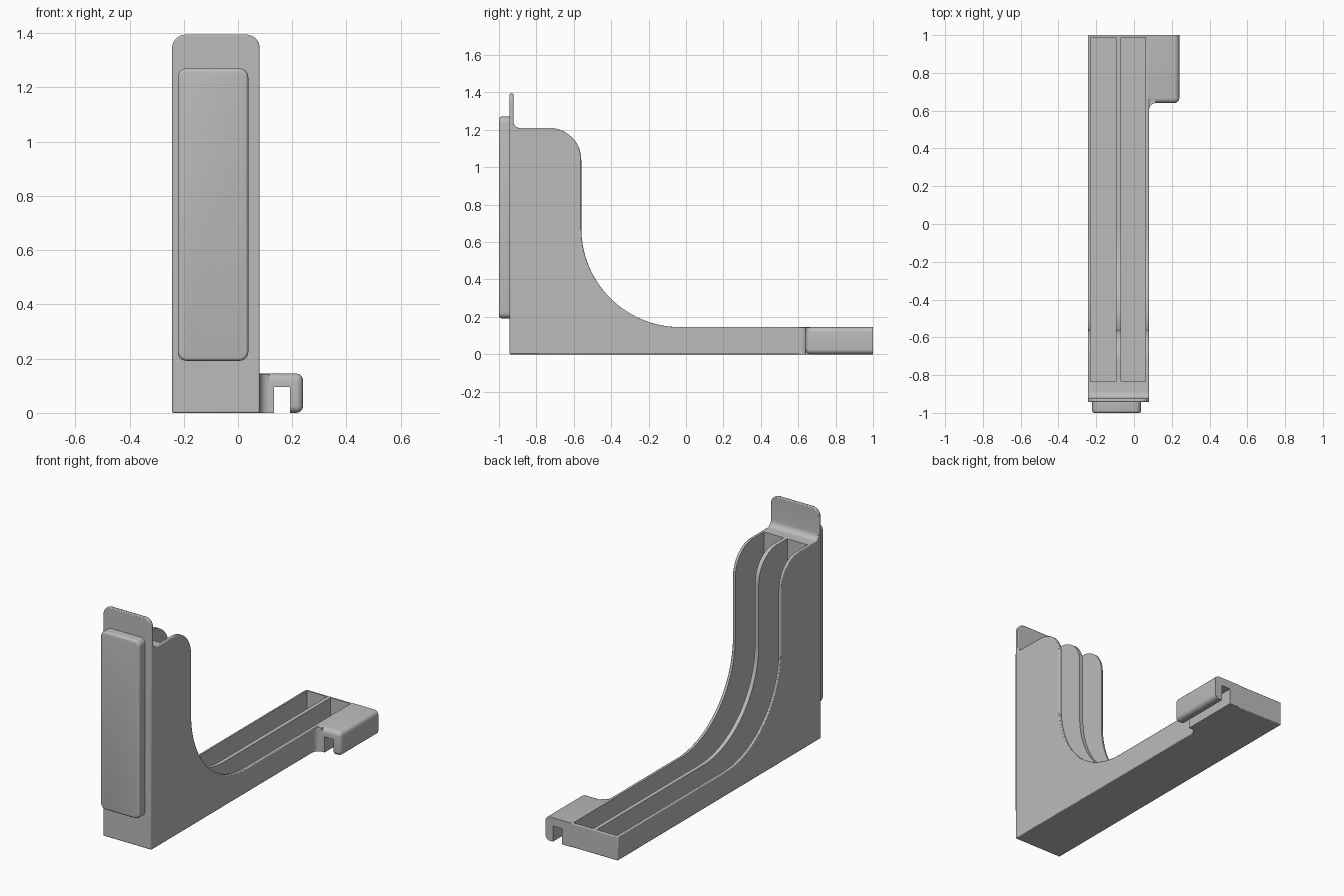
import bpy, bmesh
from math import sin, cos, radians
from mathutils import Vector

if "Cube" in bpy.data.objects:
    bpy.data.objects.remove(bpy.data.objects["Cube"], do_unlink=True)

grey = bpy.data.materials.new("plain grey")
grey.use_nodes = True
COLOR = (0.5, 0.5, 0.5, 1)
grey.diffuse_color = COLOR
grey.node_tree.nodes["Principled BSDF"].inputs["Base Color"].default_value = COLOR


def arc(cx, cy, r, start, end, n):
    """Points on an arc, angles in degrees."""
    angles = [radians(start + (end - start) * i / n) for i in range(n + 1)]
    return [(cx + r * cos(a), cy + r * sin(a)) for a in angles]


def prism(points, axis, lo, hi):
    """Extrude a 2D profile along an axis; the profile uses the other two axes in order."""
    bm = bmesh.new()

    def place(p, d):
        co = list(p)
        co.insert("xyz".index(axis), d)
        return bm.verts.new(co)
    a = [place(p, lo) for p in points]
    b = [place(p, hi) for p in points]
    bm.faces.new(a)
    bm.faces.new(b[::-1])
    for i in range(len(points)):
        j = (i + 1) % len(points)
        bm.faces.new((a[j], a[i], b[i], b[j]))
    bmesh.ops.recalc_face_normals(bm, faces=bm.faces)
    return bm


def box(x0, x1, y0, y1, z0, z1):
    return prism([(x0, y0), (x1, y0), (x1, y1), (x0, y1)], "z", z0, z1)


def round_edges(bm, rule, size, steps=5):
    """Round the edges whose middle and direction satisfy the rule."""
    chosen = []
    for e in bm.edges:
        p, q = e.verts[0].co, e.verts[1].co
        if rule((p + q) / 2, (q - p).normalized()):
            chosen.append(e)
    bmesh.ops.bevel(bm, geom=chosen, offset=size, segments=steps, profile=0.5,
                    affect="EDGES", clamp_overlap=True)


def finish(bm, name):
    mesh = bpy.data.meshes.new(name)
    bm.to_mesh(mesh)
    bm.free()
    obj = bpy.data.objects.new(name, mesh)
    bpy.context.collection.objects.link(obj)
    mesh.materials.append(grey)
    return obj


def shade(obj):
    bpy.ops.object.select_all(action="DESELECT")
    obj.select_set(True)
    bpy.context.view_layer.objects.active = obj
    bpy.ops.object.shade_smooth_by_angle(angle=radians(35))


LEFT, RIGHT, FRONT, BACK = -0.243, 0.08, -0.943, 1.0
BASE, TOP = 0.145, 1.395

# Bracket body: side profile with swept inner curve and upright tab
profile = [(FRONT, 0), (BACK, 0), (BACK, BASE)]
profile += arc(-0.03, 0.675, 0.53, 270, 180, 28)
profile += arc(-0.73, 1.04, 0.17, 0, 90, 14)
profile += arc(-0.888, 1.245, 0.035, 270, 180, 6)
profile += [(-0.923, TOP), (FRONT, TOP)]
bm = prism(profile, "x", LEFT, RIGHT)
round_edges(bm, lambda m, d: m.z > TOP - 0.001 and abs(d.y) > 0.9, 0.05, 8)
body = finish(bm, "bracket_body")
soft = body.modifiers.new("soft rim", "BEVEL")
soft.width, soft.segments = 0.005, 2
soft.limit_method, soft.angle_limit = "ANGLE", radians(50)

# Two long pockets leave thin outer walls and a middle rib
for side, x0, x1 in (("right", -0.229, -0.095), ("left", -0.07, 0.062)):
    cutter = finish(box(x0, x1, -0.833, 0.987, 0.02, 2), side + "_pocket_cutter")
    cutter.hide_render = True
    cutter.hide_set(True)
    cut = body.modifiers.new(side + " pocket", "BOOLEAN")
    cut.operation, cut.object, cut.solver = "DIFFERENCE", cutter, "EXACT"

# Raised front pad with rounded corners and softened front rim
bm = box(-0.222, 0.038, -1, FRONT + 0.005, 0.192, 1.27)
round_edges(bm, lambda m, d: abs(d.y) > 0.9, 0.032)
round_edges(bm, lambda m, d: m.y < -0.999, 0.012, 3)
pad = finish(bm, "front_pad")

# Side hook, open underneath and at both ends
HOOK = 0.64
bm = prism([(0.07, 0), (0.132, 0), (0.132, 0.095), (0.192, 0.095), (0.192, 0),
            (0.24, 0), (0.24, BASE), (0.07, BASE)], "y", HOOK, BACK)
round_edges(bm, lambda m, d: (m.x > 0.239 and m.y < 0.99)
            or (m.y < HOOK + 0.001 and m.z > BASE - 0.001)
            or (m.y < HOOK + 0.001 and m.z < 0.001 and m.x > 0.2), 0.026)
hook = finish(bm, "side_hook")

# Concave fillet joining the hook to the body
fillet = [(0.075, 0.605), *arc(0.115, 0.605, 0.035, 180, 90, 6), (0.115, 0.668), (0.075, 0.668)]
joint = finish(prism(fillet, "z", 0, BASE - 0.002), "hook_fillet")

for part in (body, pad, hook, joint):
    shade(part)
